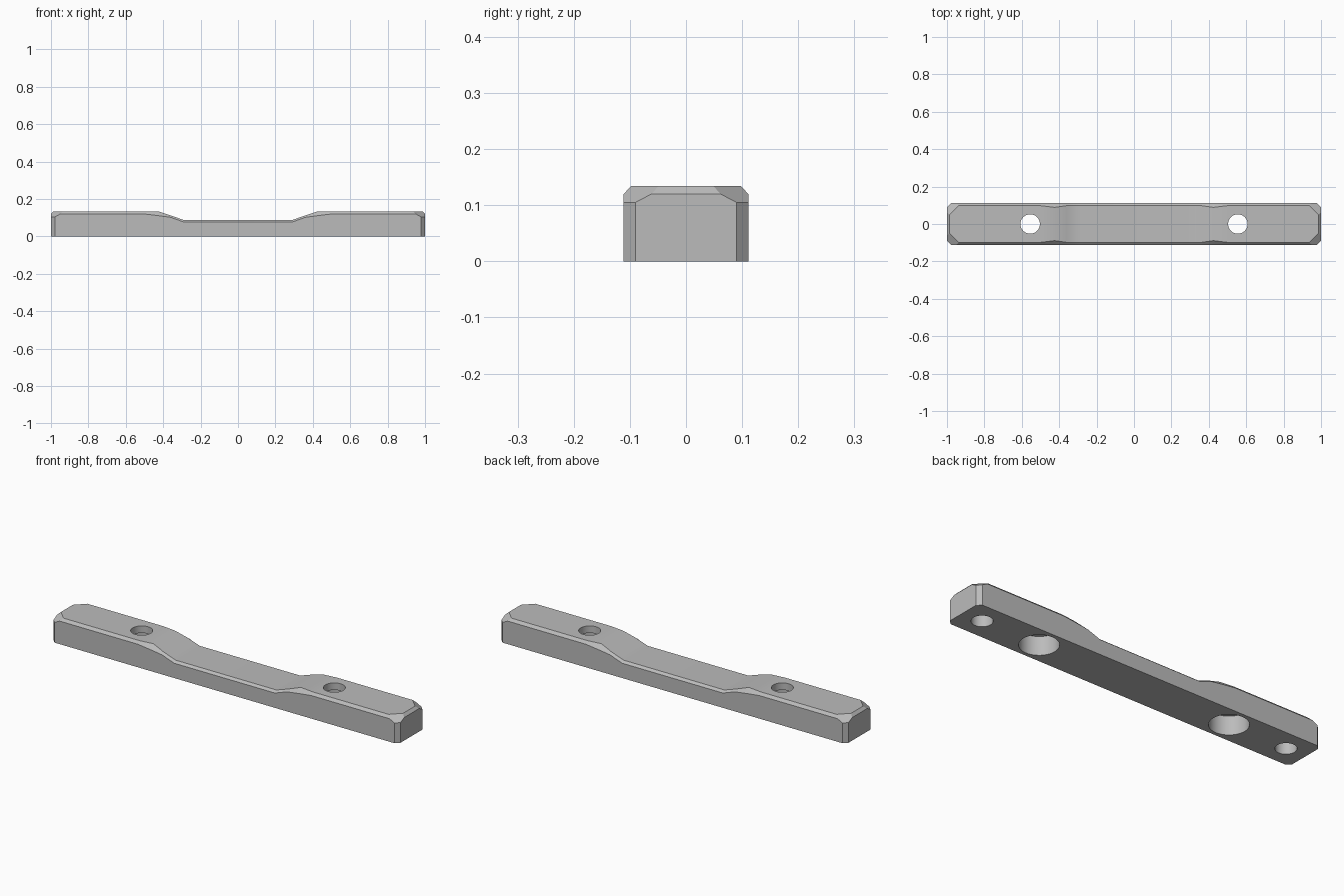
import bpy
import bmesh
from mathutils import Vector

cube = bpy.data.objects.get("Cube")
if cube:
    bpy.data.objects.remove(cube, do_unlink=True)

grey = bpy.data.materials.new("satin grey")
grey.use_nodes = True
grey.diffuse_color = (0.5, 0.5, 0.5, 1)
grey.node_tree.nodes["Principled BSDF"].inputs["Base Color"].default_value = (0.5, 0.5, 0.5, 1)

HALF_WIDTH = 0.111

# Half profile: x, shoulder height, top height, half width of the top
half = [
    (0.29, 0.077, 0.088, 0.098),
    (0.36, 0.102, 0.112, 0.098),
    (0.425, 0.111, 0.134, 0.089),
    (0.50, 0.120, 0.134, 0.098),
    (1.00, 0.120, 0.134, 0.098),
]
stations = [(-x, s, t, y) for x, s, t, y in reversed(half)] + half

# Bar lofted through the stations
bm = bmesh.new()
rings = []
for x, shoulder, top, y in stations:
    side = [(HALF_WIDTH, 0), (HALF_WIDTH, shoulder), (y, top)]
    outline = side + [(-a, b) for a, b in reversed(side)]
    rings.append([bm.verts.new((x, a, b)) for a, b in outline])
for r0, r1 in zip(rings, rings[1:]):
    for i in range(6):
        j = (i + 1) % 6
        bm.faces.new((r0[i], r0[j], r1[j], r1[i]))
bm.faces.new(rings[0])
bm.faces.new(rings[-1])
bmesh.ops.recalc_face_normals(bm, faces=bm.faces)


def shave(point, normal):
    """Cut away everything beyond a plane and cap the cut."""
    geom = bm.verts[:] + bm.edges[:] + bm.faces[:]
    cut = bmesh.ops.bisect_plane(bm, geom=geom, dist=1e-6, plane_co=Vector(point),
                                 plane_no=Vector(normal), clear_outer=True)
    edges = [e for e in cut["geom_cut"] if isinstance(e, bmesh.types.BMEdge)]
    bmesh.ops.contextual_create(bm, geom=edges)


# Chamfers on both ends: top edge, vertical corners and top corners
for sx in (-1, 1):
    shave((sx, 0, 0.12), (sx, 0, 1))
    for sy in (-1, 1):
        shave((sx, sy * 0.09, 0), (sx, sy, 0))
        shave((sx, sy * 0.09, 0.105), (sx, sy, 1.9))
bmesh.ops.recalc_face_normals(bm, faces=bm.faces)

mesh = bpy.data.meshes.new("handle_bar")
bm.to_mesh(mesh)
bm.free()
bar = bpy.data.objects.new("handle_bar", mesh)
bpy.context.collection.objects.link(bar)
mesh.materials.append(grey)


def drill(x, radius, bottom, top):
    """Cut a round hole between two heights."""
    bpy.ops.mesh.primitive_cylinder_add(vertices=48, radius=radius, depth=top - bottom,
                                        location=(x, 0, (top + bottom) / 2))
    cutter = bpy.context.object
    cutter.name = "hole_cutter"
    cutter.hide_render = True
    cutter.data.materials.append(grey)
    mod = bar.modifiers.new("hole", "BOOLEAN")
    mod.operation = "DIFFERENCE"
    mod.solver = "EXACT"
    mod.object = cutter
    bpy.ops.object.select_all(action="DESELECT")
    bar.select_set(True)
    bpy.context.view_layer.objects.active = bar
    bpy.ops.object.modifier_apply(modifier=mod.name)
    bpy.data.objects.remove(cutter, do_unlink=True)


# Counterbored screw holes and blind pin holes
for sx in (-1, 1):
    drill(sx * 0.555, 0.092, -0.05, 0.097)
    drill(sx * 0.555, 0.052, 0.05, 0.2)
    drill(sx * 0.888, 0.05, -0.05, 0.08)

# Soft ramps, crisp chamfers
bpy.ops.object.shade_smooth_by_angle(angle=0.5)
weighted = bar.modifiers.new("weighted normals", "WEIGHTED_NORMAL")
weighted.keep_sharp = True
